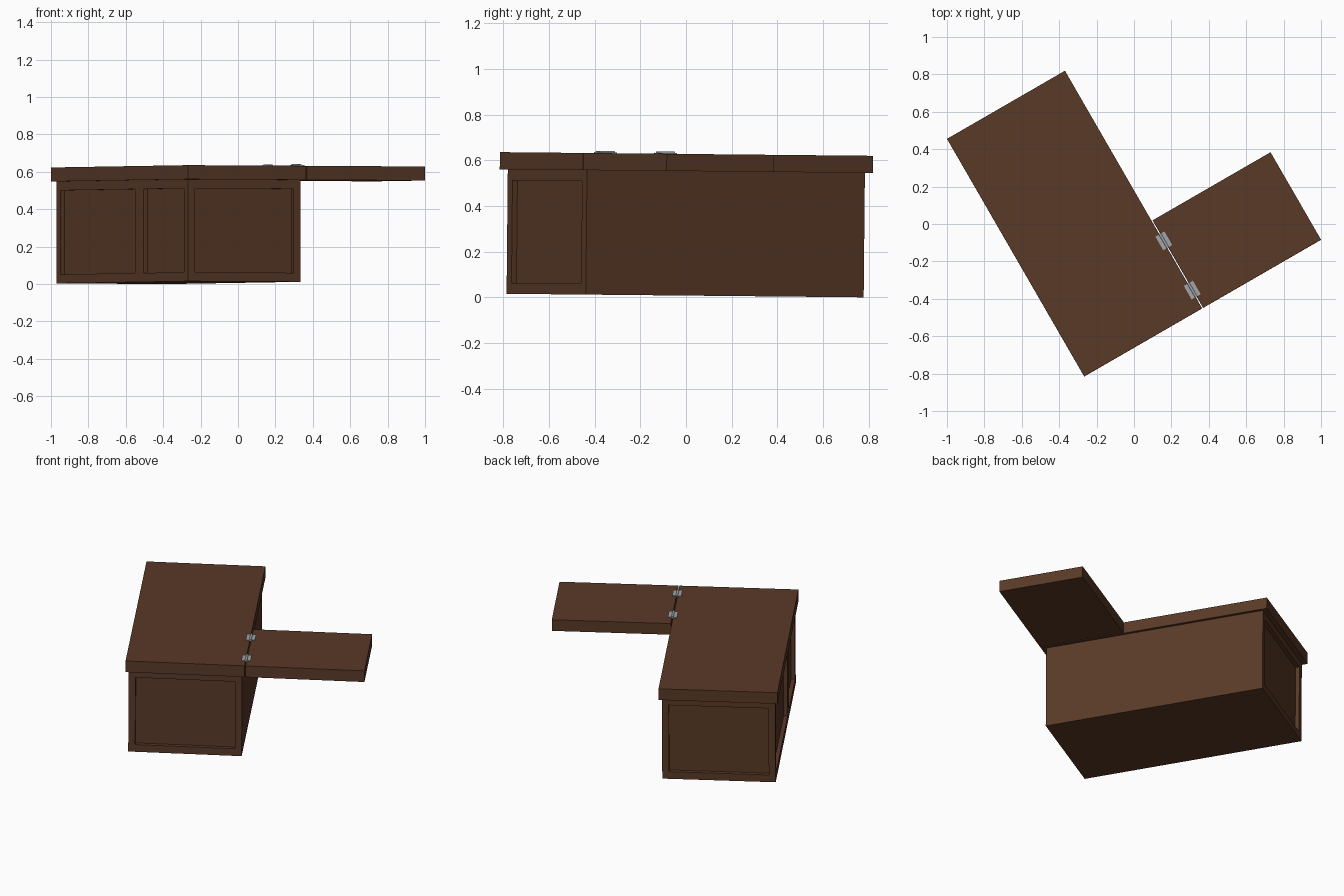
import bpy, bmesh, math
from mathutils import Matrix

if "Cube" in bpy.data.objects:
    bpy.data.objects.remove(bpy.data.objects["Cube"])

# Whole desk is turned 30 degrees and leans very slightly
PLACE = (Matrix.Translation((0, 0, 0.0076)) @ Matrix.Rotation(-0.0098, 4, 'X')
         @ Matrix.Rotation(math.radians(30), 4, 'Z'))


def material(name, rgb):
    m = bpy.data.materials.new(name)
    m.diffuse_color = (*rgb, 1)
    m.use_nodes = True
    m.node_tree.nodes["Principled BSDF"].inputs["Base Color"].default_value = m.diffuse_color
    return m


wood = material("dark_wood", (0.10, 0.041, 0.020))
metal = material("hinge_steel", (0.36, 0.37, 0.39))


def add_box(bm, lo, hi):
    mid = [(a + b) / 2 for a, b in zip(lo, hi)]
    size = [b - a for a, b in zip(lo, hi)]
    bmesh.ops.create_cube(bm, size=1, matrix=Matrix.Translation(mid) @ Matrix.Diagonal((*size, 1)))


def finish(name, bm, mat):
    bm.transform(PLACE)
    me = bpy.data.meshes.new(name)
    bm.to_mesh(me)
    bm.free()
    me.materials.append(mat)
    ob = bpy.data.objects.new(name, me)
    bpy.context.collection.objects.link(ob)
    return ob


def boxes(name, parts, mat):
    bm = bmesh.new()
    for lo, hi in parts:
        add_box(bm, lo, hi)
    return finish(name, bm, mat)


# Main dimensions in the desk's own frame
U0, U1, V0, V1 = -0.641, 0.087, -0.578, 0.889
BODY, TOP = 0.545, 0.620
u0, u1, v0, v1 = U0 + 0.017, U1 - 0.017, V0 + 0.031, V1 - 0.031

# Table top and hinged side leaf
boxes("table_top", [((U0, V0, BODY), (U1, V1, TOP))], wood)
boxes("side_leaf", [((U1 + 0.006, V0, BODY), (0.821, -0.038, TOP))], wood)

# Cabinet with recessed panels on both ends and two on the long left side
body = boxes("cabinet", [((u0, v0, 0), (u1, v1, BODY))], wood)
m, d, z0, z1 = 0.042, 0.025, 0.048, 0.497
cutter = boxes("panel_cutter", [
    ((u0 + m, v0 - 0.1, z0), (u1 - m, v0 + d, z1)),
    ((u0 + m, v1 - d, z0), (u1 - m, v1 + 0.1, z1)),
    ((u0 - 0.1, v0 + m, z0), (u0 + d, v0 + 0.475, z1)),
    ((u0 - 0.1, v0 + 0.565, z0), (u0 + d, v1 - m, z1)),
], wood)
cutter.hide_render = True
mod = body.modifiers.new("panels", 'BOOLEAN')
mod.operation, mod.solver, mod.object = 'DIFFERENCE', 'EXACT', cutter
bpy.context.view_layer.objects.active = body
bpy.ops.object.modifier_apply(modifier=mod.name)
bpy.data.objects.remove(cutter)

# Two hinges over the seam: a plate each side and a knuckle barrel
seam = U1 + 0.003
for i, v in enumerate((-0.163, -0.467)):
    bm = bmesh.new()
    for s in (-1, 1):
        a, b = sorted((seam + s * 0.004, seam + s * 0.028))
        add_box(bm, (a, v - 0.042, TOP - 0.001), (b, v + 0.042, TOP + 0.004))
    bmesh.ops.create_cone(bm, cap_ends=True, segments=12, radius1=0.007, radius2=0.007, depth=0.09,
                          matrix=Matrix.Translation((seam, v, TOP + 0.003)) @ Matrix.Rotation(math.pi / 2, 4, 'X'))
    finish(f"hinge_{i + 1}", bm, metal)
